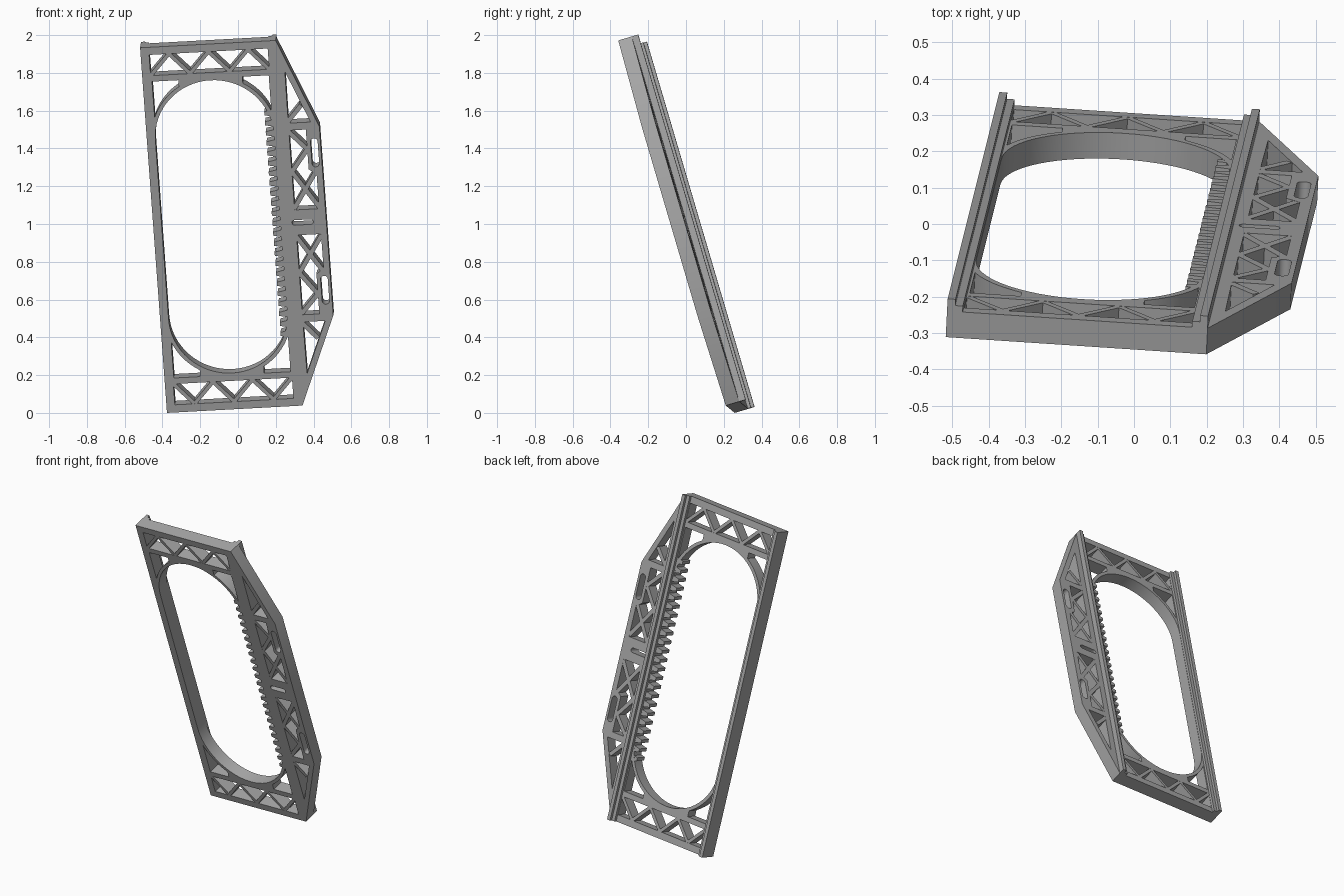
import bpy, bmesh
from math import sin, cos, pi, acos
from mathutils import Vector, Matrix

cube = bpy.data.objects.get("Cube")
if cube:
    bpy.data.objects.remove(cube, do_unlink=True)

L, PLATE, RAIL = 2.02, 0.075, 0.11      # length, plate depth, depth with rails
CU, CV, R = 0.36, 0.515, 0.315          # opening arc centre and radius

# Leaning frame: across, along and depth axes
across = Vector((0.9965, -0.066, 0.054)).normalized()
along = Vector((-0.068, -0.282, 0.957))
along = (along - across * along.dot(across)).normalized()
front = across.cross(along)
pose = Matrix((across, along, front)).transposed().to_4x4()
pose.translation = (-0.376, 0.258, 0)

gray = bpy.data.materials.new("plain gray")
gray.use_nodes = True
gray.diffuse_color = (0.38, 0.38, 0.38, 1)
gray.node_tree.nodes["Principled BSDF"].inputs["Base Color"].default_value = gray.diffuse_color


def place(name, mesh):
    ob = bpy.data.objects.new(name, mesh)
    bpy.context.collection.objects.link(ob)
    mesh.materials.clear()
    mesh.materials.append(gray)
    ob.matrix_world = pose
    return ob


def arc(cu, cv, r, a0, a1, n=16):
    return [(cu + r * cos(a0 + (a1 - a0) * i / n), cv + r * sin(a0 + (a1 - a0) * i / n))
            for i in range(n + 1)]


def flip(poly):
    return [(u, L - v) for u, v in poly]


def both(poly):
    return [poly, flip(poly)]


def plate(name, loops, depth):
    """Flat outline with holes, given depth towards the back."""
    cu = bpy.data.curves.new(name, 'CURVE')
    cu.dimensions, cu.fill_mode, cu.extrude = '2D', 'BOTH', depth / 2
    for loop in loops:
        sp = cu.splines.new('POLY')
        sp.points.add(len(loop) - 1)
        for p, (u, v) in zip(sp.points, loop):
            p.co = (u, v, 0, 1)
        sp.use_cyclic_u = True
    tmp = bpy.data.objects.new(name + "_outline", cu)
    bpy.context.collection.objects.link(tmp)
    dg = bpy.context.evaluated_depsgraph_get()
    mesh = bpy.data.meshes.new_from_object(tmp.evaluated_get(dg))
    bpy.data.objects.remove(tmp, do_unlink=True)
    mesh.transform(Matrix.Translation((0, 0, -depth / 2)))
    bm = bmesh.new()
    bm.from_mesh(mesh)
    bmesh.ops.remove_doubles(bm, verts=bm.verts, dist=1e-5)
    bmesh.ops.recalc_face_normals(bm, faces=bm.faces)
    bm.to_mesh(mesh)
    bm.free()
    return place(name, mesh)


def prisms(name, polys, d0, d1):
    bm = bmesh.new()
    for poly in polys:
        face = bm.faces.new([bm.verts.new((u, v, -d0)) for u, v in poly])
        ext = bmesh.ops.extrude_face_region(bm, geom=[face])["geom"]
        verts = [g for g in ext if isinstance(g, bmesh.types.BMVert)]
        bmesh.ops.translate(bm, verts=verts, vec=(0, 0, d0 - d1))
    bmesh.ops.recalc_face_normals(bm, faces=bm.faces)
    mesh = bpy.data.meshes.new(name)
    bm.to_mesh(mesh)
    bm.free()
    return place(name, mesh)


def strut(a, b, w=0.02):
    a, b = Vector(a), Vector(b)
    d = (b - a).normalized()
    s = Vector((-d.y, d.x)) * w / 2
    a, b = a - d * 0.006, b + d * 0.006
    return [tuple(p) for p in (a + s, b + s, b - s, a - s)]


def rect(u0, u1, v0, v1):
    return [(u0, v0), (u1, v0), (u1, v1), (u0, v1)]


# Main frame outline and its windows
outline = [(0, 0), (0.72, 0), (0.918, 0.487), (0.918, L - 0.487), (0.72, L), (0, L)]
opening = arc(CU, CV, R, pi, 2 * pi, 32) + arc(CU, L - CV, R, 0, pi, 32)
loops = [outline, opening]
loops += both(rect(0.045, 0.675, 0.042, 0.157))                   # end trusses

corner = [(0.05, 0.19), (0.19, 0.19)]                             # beside the arcs
ro = R + 0.02
corner += arc(CU, CV, ro, 2 * pi - acos((0.19 - CU) / ro), 2 * pi - acos((0.05 - CU) / ro), 10)
loops += both(corner) + both([(2 * CU - u, v) for u, v in corner])

loops += both([(0.755, 0.46), (0.873, 0.46), (0.757, 0.175)])     # flange ends
loops += both([(0.755, 0.94), (0.885, 0.94), (0.885, 0.75), (0.845, 0.72),
               (0.845, 0.50), (0.755, 0.50)])                     # flange middle
slot = (arc(0.884, 0.57, 0.019, pi, 2 * pi, 10) + arc(0.884, 0.69, 0.019, 0, pi, 10))
loops += both(slot)
mid = L / 2
loops.append(arc(0.75, mid, 0.014, pi / 2, 1.5 * pi, 10) + arc(0.835, mid, 0.014, -pi / 2, pi / 2, 10))
frame = plate("main_frame", loops, PLATE)

# Zigzag struts of the end trusses
bars, n = [], 6
for i in range(n):
    u0, u1 = (0.045 + 0.63 * (i + k) / n for k in (0, 1))
    v0, v1 = (0.157, 0.042) if i % 2 == 0 else (0.042, 0.157)
    bars += both(strut((u0, v0), (u1, v1)))
prisms("end_truss_struts", bars, 0.0005, PLATE - 0.0005)

# Struts of the side flange
bars = []
for a, b in [((0.755, 0.51), (0.845, 0.61)), ((0.845, 0.61), (0.755, 0.73)),
             ((0.755, 0.73), (0.885, 0.93)), ((0.755, 0.93), (0.885, 0.73)),
             ((0.755, 0.45), (0.825, 0.37))]:
    bars += both(strut(a, b, 0.024))
prisms("flange_struts", bars, 0.0005, PLATE - 0.0005)

# Stepped rails along both long sides
for name, tall, step in (("left_edge", (0, 0.022), (0.022, 0.043)),
                         ("right_edge", (0.698, 0.72), (0.677, 0.698))):
    prisms(name + "_rail", [rect(*tall, 0, L)], PLATE - 0.002, RAIL)
    prisms(name + "_rail_step", [rect(*step, 0, L)], PLATE - 0.002, 0.092)

# Rack teeth facing the opening
count, pitch = 23, 0.0555
teeth = []
for i in range(count):
    v = mid + (i - (count - 1) / 2) * pitch
    teeth.append([(0.68, v - 0.02), (0.68, v + 0.02), (0.632, v + 0.01), (0.632, v - 0.01)])
prisms("rack_teeth", teeth, 0.0005, PLATE - 0.0005)

# Smooth the arcs, keep the edges sharp
bpy.ops.object.select_all(action='DESELECT')
frame.select_set(True)
bpy.context.view_layer.objects.active = frame
bpy.ops.object.shade_smooth_by_angle()
